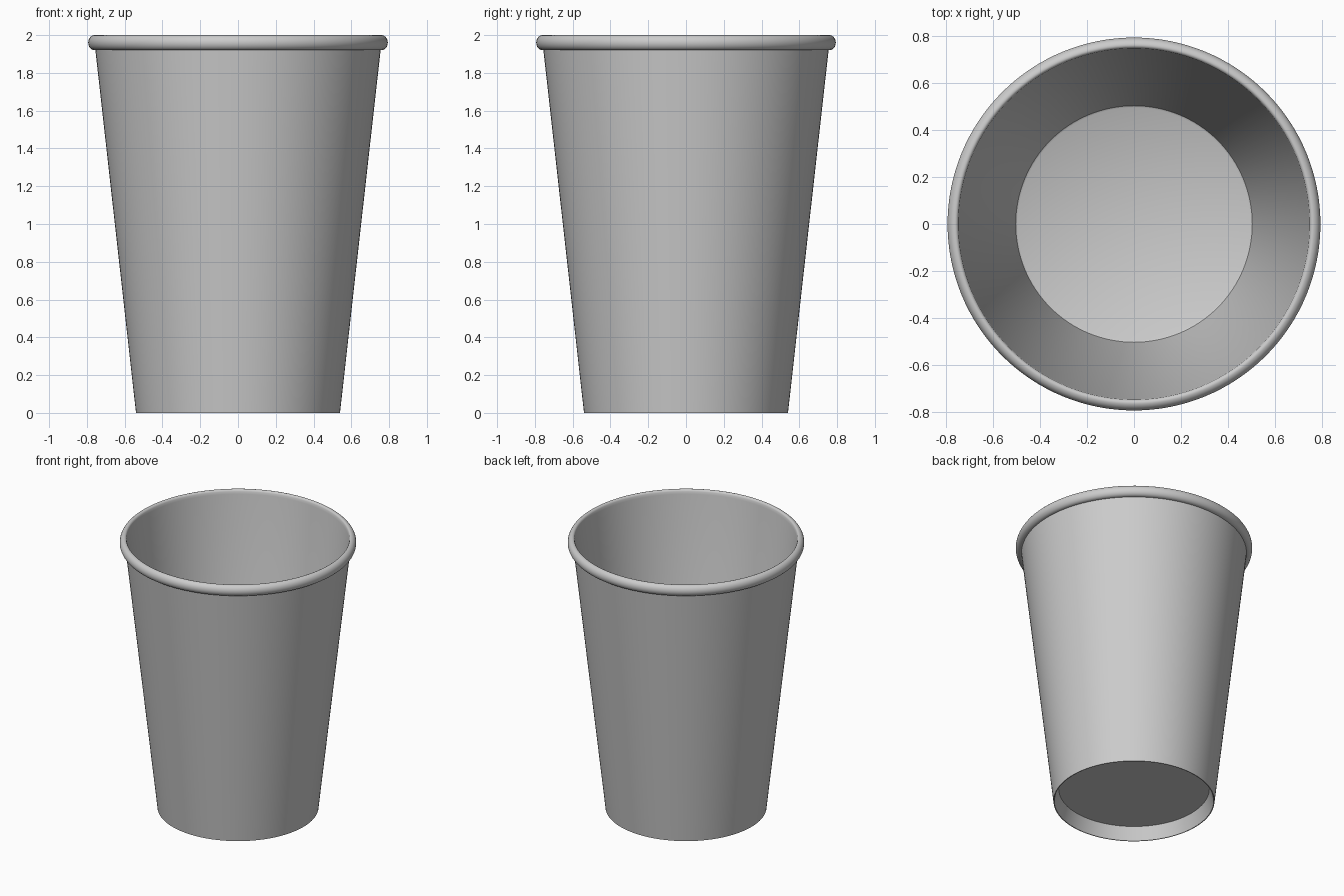
import bpy, bmesh, math

if "Cube" in bpy.data.objects:
    bpy.data.objects.remove(bpy.data.objects["Cube"])

SEGMENTS = 128

def lathe(name, profile, angle=40):
    """Spin an (r, z) profile about the z axis into a smooth-shaded object."""
    bm = bmesh.new()
    rings = []
    for r, z in profile:
        if r == 0:
            rings.append([bm.verts.new((0, 0, z))] * SEGMENTS)
        else:
            rings.append([bm.verts.new((r * math.cos(a), r * math.sin(a), z))
                          for a in (2 * math.pi * i / SEGMENTS for i in range(SEGMENTS))])
    for lo, hi in zip(rings, rings[1:]):
        for i in range(SEGMENTS):
            j = (i + 1) % SEGMENTS
            bm.faces.new(dict.fromkeys((lo[i], lo[j], hi[j], hi[i])))
    bmesh.ops.recalc_face_normals(bm, faces=bm.faces)
    mesh = bpy.data.meshes.new(name)
    bm.to_mesh(mesh)
    bm.free()
    obj = bpy.data.objects.new(name, mesh)
    bpy.context.collection.objects.link(obj)
    bpy.ops.object.select_all(action='DESELECT')
    obj.select_set(True)
    bpy.context.view_layer.objects.active = obj
    bpy.ops.object.shade_smooth_by_angle(angle=math.radians(angle))
    return obj

# Recessed underside, foot edge and tapered outer wall
profile = [(0, 0.095), (0.505, 0.095), (0.534, 0.0), (0.54, 0.0), (0.755, 1.92)]

# Rolled rim: round tube section curling from the wall over to the inside
for k in range(17):
    a = math.radians(-90 + 180 * k / 16)
    profile.append((0.759 + 0.034 * math.cos(a), 1.96 + 0.04 * math.sin(a)))

# Rounded inner lip, inner wall, small fillet and floor
profile += [(0.752, 1.997), (0.747, 1.988), (0.745, 1.97),
            (0.506, 0.13), (0.503, 0.12), (0.495, 0.115), (0, 0.115)]

lathe("cup", profile)
